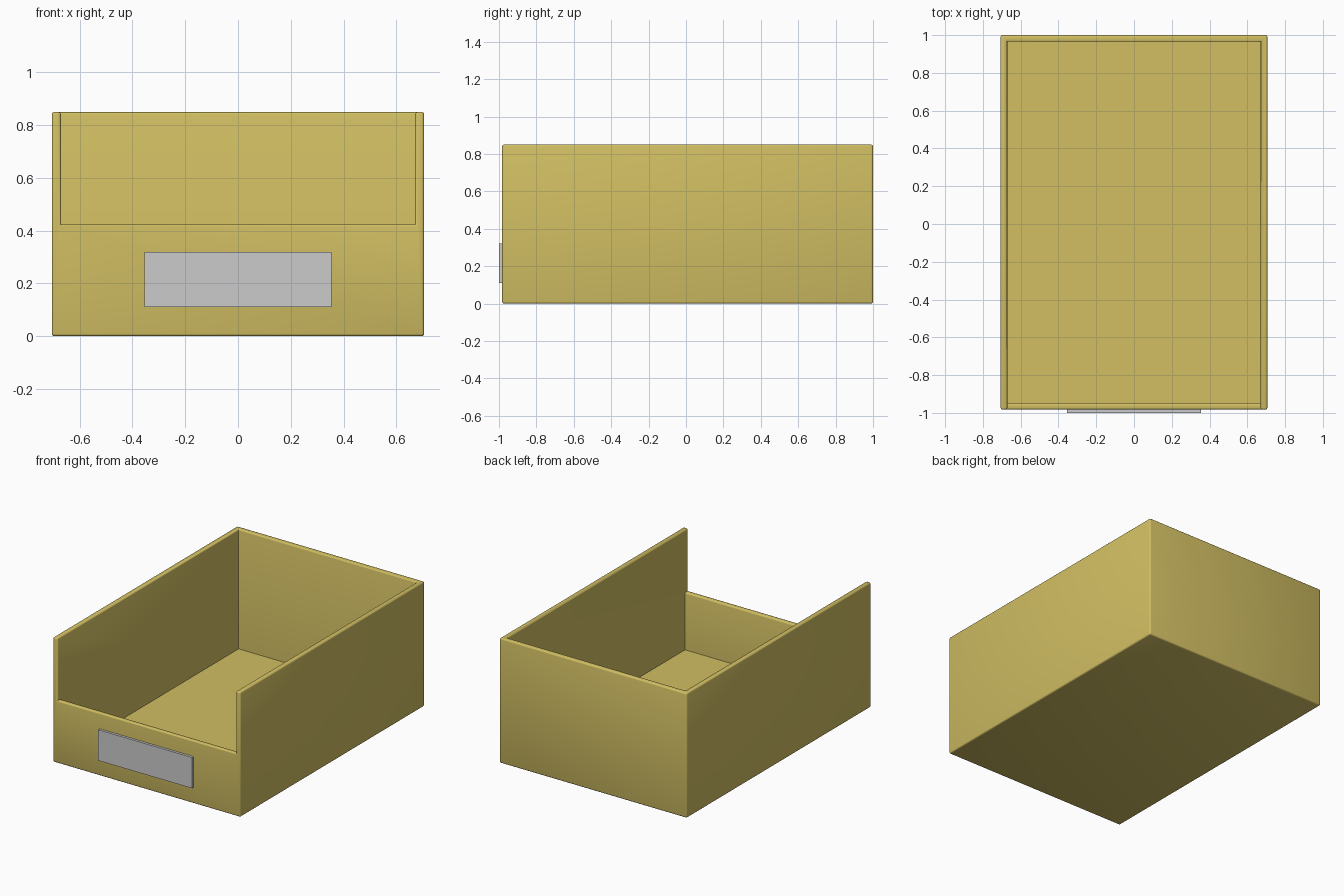
import bpy, bmesh, math

if "Cube" in bpy.data.objects:
    bpy.data.objects.remove(bpy.data.objects["Cube"])

W, FRONT, BACK, H, T = 0.706, -0.983, 1.0, 0.85, 0.035
LIP = 0.425


def add_object(name, bm):
    bmesh.ops.recalc_face_normals(bm, faces=bm.faces)
    mesh = bpy.data.meshes.new(name)
    bm.to_mesh(mesh)
    bm.free()
    ob = bpy.data.objects.new(name, mesh)
    bpy.context.collection.objects.link(ob)
    return ob


def extrude_x(name, half_width, profile):
    """Extrude a (y, z) profile symmetrically along x."""
    bm = bmesh.new()
    face = bm.faces.new([bm.verts.new((-half_width, y, z)) for y, z in profile])
    new = bmesh.ops.extrude_face_region(bm, geom=[face])["geom"]
    bmesh.ops.translate(bm, vec=(2 * half_width, 0, 0),
                        verts=[v for v in new if isinstance(v, bmesh.types.BMVert)])
    return add_object(name, bm)


# Bin body: solid block with the cavity and front opening cut in one go
body = extrude_x("bin_body", W, [(FRONT, 0), (BACK, 0), (BACK, H), (FRONT, H)])
cavity = extrude_x("cavity_cutter", W - T, [
    (-1.2, LIP), (FRONT + T, LIP), (FRONT + T, T),
    (BACK - T, T), (BACK - T, 1.2), (-1.2, 1.2)])
cavity.hide_render = True
cut = body.modifiers.new("cavity", 'BOOLEAN')
cut.operation = 'DIFFERENCE'
cut.solver = 'EXACT'
cut.object = cavity
bpy.context.view_layer.objects.active = body
body.select_set(True)
bpy.ops.object.modifier_apply(modifier=cut.name)
bpy.data.objects.remove(cavity)

# Round the outward edges only, inner corners stay sharp
bm = bmesh.new()
bm.from_mesh(body.data)
bmesh.ops.dissolve_limit(bm, angle_limit=0.01, verts=bm.verts, edges=bm.edges)
convex = [e for e in bm.edges if e.calc_face_angle_signed(0) > 0.5]
bmesh.ops.bevel(bm, geom=convex, offset=0.01, offset_type='OFFSET',
                segments=3, profile=0.5, affect='EDGES', clamp_overlap=True)
bm.to_mesh(body.data)
bm.free()
bpy.ops.object.shade_smooth_by_angle(angle=math.radians(35))

mat = bpy.data.materials.new("yellow_plastic")
mat.diffuse_color = (0.64, 0.52, 0.125, 1)
mat.use_nodes = True
mat.node_tree.nodes["Principled BSDF"].inputs["Base Color"].default_value = mat.diffuse_color
body.data.materials.clear()
body.data.materials.append(mat)

# Label plate on the front lip
extrude_x("label_plate", 0.354, [(-1, 0.11), (FRONT + 0.005, 0.11),
                                 (FRONT + 0.005, 0.32), (-1, 0.32)])
